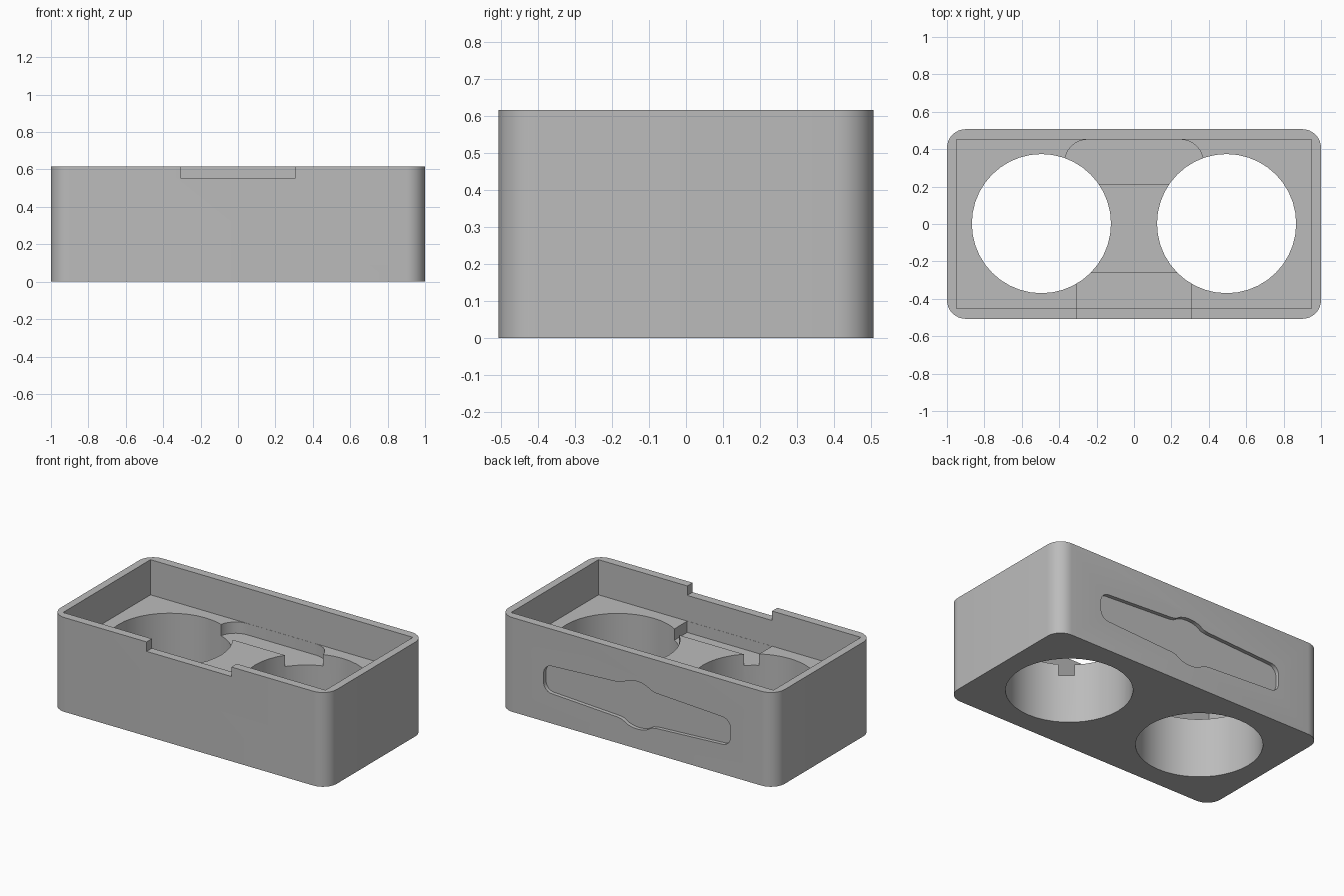
import bpy, bmesh
from math import cos, sin, pi, radians

cube = bpy.data.objects.get("Cube")
if cube:
    bpy.data.objects.remove(cube, do_unlink=True)

grey = bpy.data.materials.new("plain_grey")
grey.use_nodes = True
grey.diffuse_color = (0.5, 0.5, 0.5, 1)
grey.node_tree.nodes["Principled BSDF"].inputs["Base Color"].default_value = (0.5, 0.5, 0.5, 1)

HALF_X, HALF_Y, HEIGHT = 1.0, 0.507, 0.617
FLOOR, POCKET = 0.387, 0.313


def arc(cx, cy, r, start, end, steps=8):
    return [(cx + r * cos(radians(start + (end - start) * i / steps)),
             cy + r * sin(radians(start + (end - start) * i / steps))) for i in range(steps + 1)]


def rect(x0, x1, y0, y1):
    return [(x0, y0), (x1, y0), (x1, y1), (x0, y1)]


def prism(name, outline, low, high, place=lambda u, v, w: (u, v, w)):
    """Extrude a 2D outline between two levels."""
    bm = bmesh.new()
    base = bm.faces.new([bm.verts.new(place(u, v, low)) for u, v in outline])
    top = bmesh.ops.extrude_face_region(bm, geom=[base])["geom"]
    shift = [b - a for a, b in zip(place(0, 0, low), place(0, 0, high))]
    bmesh.ops.translate(bm, vec=shift, verts=[g for g in top if isinstance(g, bmesh.types.BMVert)])
    bmesh.ops.recalc_face_normals(bm, faces=bm.faces)
    mesh = bpy.data.meshes.new(name)
    bm.to_mesh(mesh)
    bm.free()
    mesh.materials.append(grey)
    obj = bpy.data.objects.new(name, mesh)
    bpy.context.collection.objects.link(obj)
    return obj


# Outer block with rounded vertical corners
r = 0.1
outline = []
for sx, sy, a in ((1, 1, 0), (-1, 1, 90), (-1, -1, 180), (1, -1, 270)):
    outline += arc(sx * (HALF_X - r), sy * (HALF_Y - r), r, a, a + 90)
body = prism("holder_body", outline, 0, HEIGHT)

# Upper tray, front wall notch and the two shallow floor pockets
cutters = [
    prism("tray_cutter", rect(-0.95, 0.95, -0.452, 0.452), FLOOR, 0.8),
    prism("notch_cutter", rect(-0.307, 0.307, -0.7, -0.4), 0.555, 0.8),
    prism("front_pocket_cutter", rect(-0.307, 0.307, -0.451, -0.263), POCKET, 0.5),
]
back = [(-0.37, 0.215), (0.37, 0.215)] + arc(0.25, 0.331, 0.12, 0, 90) + arc(-0.25, 0.331, 0.12, 90, 180)
cutters.append(prism("back_pocket_cutter", back, POCKET, 0.5))

# Two through holes
for side in (-1, 1):
    ring = arc(side * 0.495, 0.002, 0.372, 0, 360, 40)[:-1]
    cutters.append(prism("hole_cutter", ring, -0.2, 0.8))

# Shallow engraved emblem shape on the back wall, mirrored from one quarter
quarter = ([(0.676, 0.03)] + arc(0.616, 0.03, 0.06, 10, 85, 6)
           + [(0.14, 0.115), (0.105, 0.122), (0.07, 0.143), (0.035, 0.153), (0.0, 0.156)])
upper = quarter + [(-x, z) for x, z in reversed(quarter[:-1])]
shape = upper + [(x, -z) for x, z in reversed(upper)]
cutters.append(prism("engraving_cutter", shape, HALF_Y - 0.025, HALF_Y + 0.1,
                     lambda u, v, w: (u, w, v + 0.285)))

# Carve every cutter out of the block
bpy.context.view_layer.objects.active = body
for cutter in cutters:
    mod = body.modifiers.new("carve", 'BOOLEAN')
    mod.operation = 'DIFFERENCE'
    mod.solver = 'EXACT'
    mod.object = cutter
    bpy.ops.object.modifier_apply(modifier=mod.name)
    bpy.data.objects.remove(cutter, do_unlink=True)

bpy.ops.object.select_all(action='DESELECT')
body.select_set(True)
bpy.ops.object.shade_smooth_by_angle(angle=radians(30))
